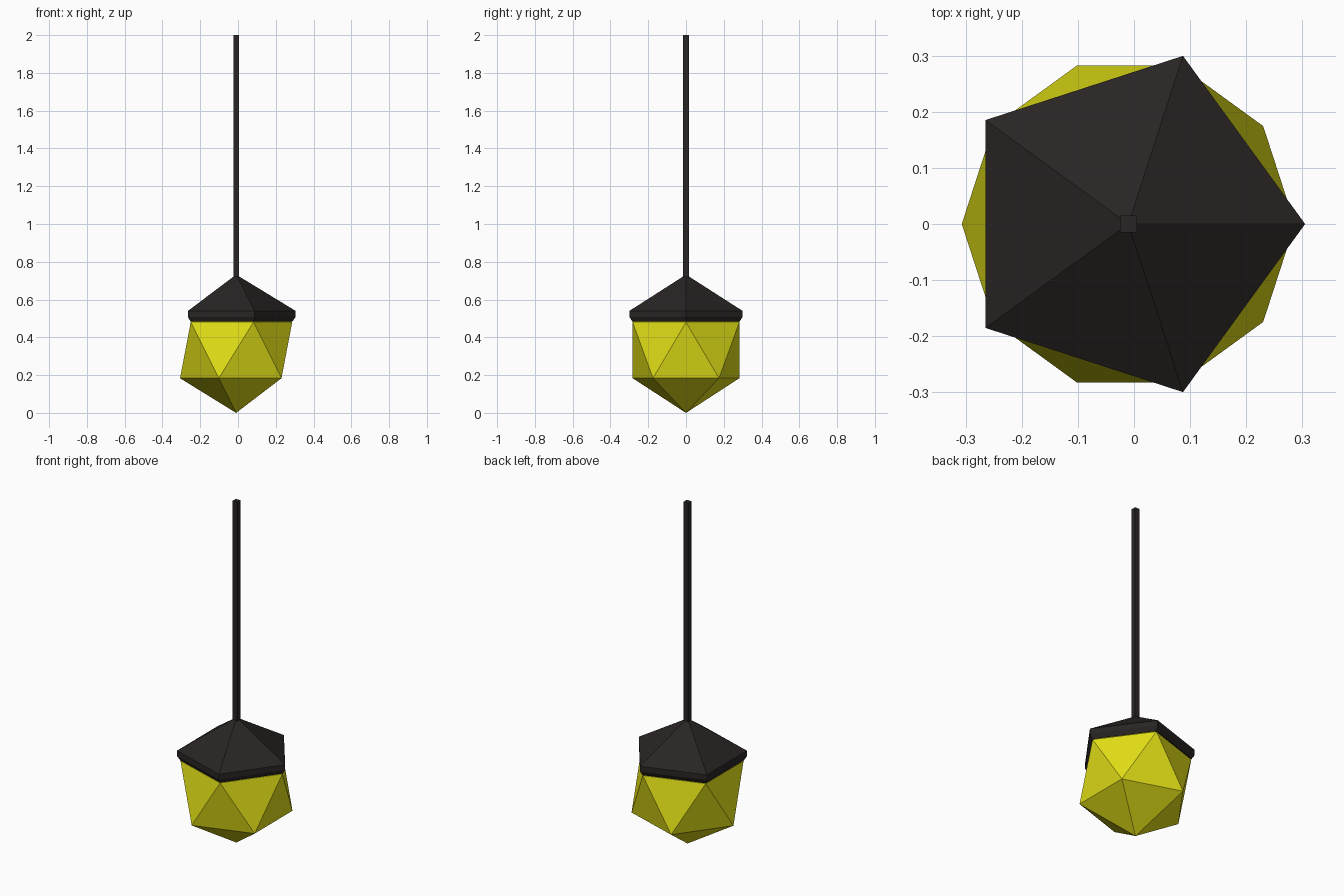
import bpy, bmesh
from math import cos, sin, tau

if "Cube" in bpy.data.objects:
    bpy.data.objects.remove(bpy.data.objects["Cube"])

CX = -0.01   # hanging axis
R = 0.332    # bulb radius


def material(name, color):
    m = bpy.data.materials.new(name)
    m.diffuse_color = color
    m.use_nodes = True
    m.node_tree.nodes["Principled BSDF"].inputs["Base Color"].default_value = m.diffuse_color
    return m


def finish(name, bm, mat):
    bmesh.ops.recalc_face_normals(bm, faces=bm.faces)
    me = bpy.data.meshes.new(name)
    bm.to_mesh(me)
    bm.free()
    me.materials.append(mat)
    ob = bpy.data.objects.new(name, me)
    ob.location.x = CX
    bpy.context.collection.objects.link(ob)
    return ob


yellow = material("yellow_glass", (0.75, 0.73, 0.008, 1))
dark = material("dark_metal", (0.023, 0.018, 0.018, 1))

# Faceted bulb: icosahedron standing on its lowest point
bm = bmesh.new()
bmesh.ops.create_icosphere(bm, subdivisions=1, radius=R)
bmesh.ops.translate(bm, verts=bm.verts, vec=(0, 0, R))
finish("bulb", bm, yellow)

# Five-sided cap: bevelled rim rising to a point
bm = bmesh.new()
rings = [[bm.verts.new((r * cos(i * tau / 5), r * sin(i * tau / 5), z)) for i in range(5)]
         for r, z in ((0.298, 0.483), (0.315, 0.508), (0.315, 0.54))]
apex = bm.verts.new((0, 0, 0.732))
inner = bm.verts.new((0, 0, 0.664))
for i in range(5):
    j = (i + 1) % 5
    for a, b in zip(rings, rings[1:]):
        bm.faces.new((a[i], a[j], b[j], b[i]))
    bm.faces.new((rings[-1][i], rings[-1][j], apex))
    bm.faces.new((rings[0][j], rings[0][i], inner))
finish("cap", bm, dark)

# Square hanging rod
bm = bmesh.new()
bmesh.ops.create_cube(bm, size=1)
bmesh.ops.scale(bm, verts=bm.verts, vec=(0.03, 0.03, 1.285))
bmesh.ops.translate(bm, verts=bm.verts, vec=(0, 0, 2 - 1.285 / 2))
finish("hanging_rod", bm, dark)
